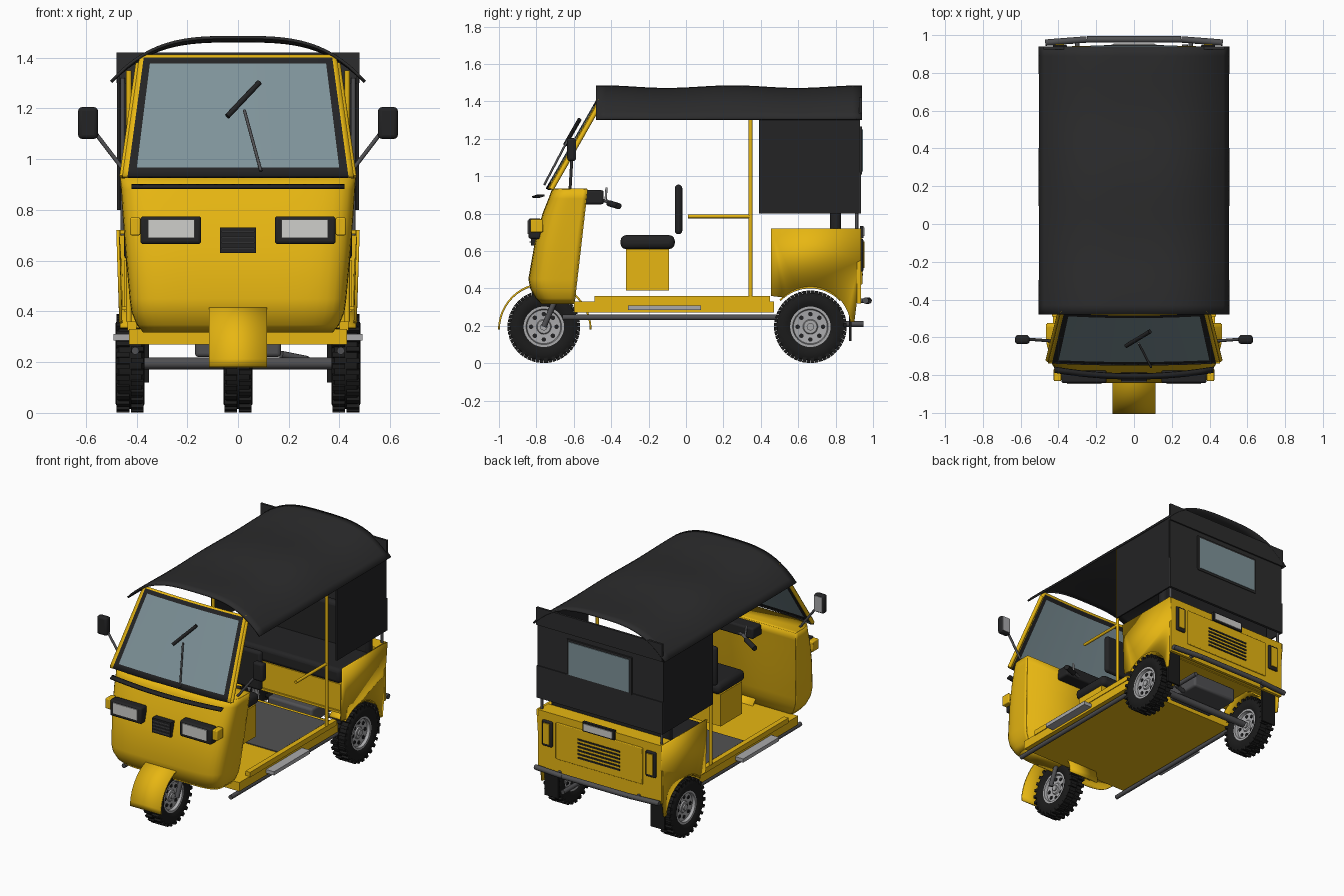
import bpy, bmesh
from math import sin, cos, pi, radians
from mathutils import Vector, Matrix

default_cube = bpy.data.objects.get("Cube")
if default_cube:
    bpy.data.objects.remove(default_cube)


def material(name, red, green, blue):
    mat = bpy.data.materials.new(name)
    mat.use_nodes = True
    colour = (red, green, blue, 1)
    mat.diffuse_color = colour
    mat.node_tree.nodes["Principled BSDF"].inputs["Base Color"].default_value = colour
    return mat


yellow = material("yellow paint", .8, .47, .006)
canvas = material("black canvas", .025, .025, .026)
plastic = material("black plastic", .017, .017, .018)
rubber = material("tyre rubber", .011, .011, .011)
glass = material("blue grey glass", .21, .29, .32)
steel = material("dark steel", .08, .08, .085)
alloy = material("light alloy", .4, .4, .41)
matting = material("floor grey", .085, .085, .085)
lamp = material("lamp white", .62, .62, .6)


def finish(bm, name, mats, thickness=0, angle=35):
    """Turn a bmesh into a shaded object, optionally given a thickness."""
    if not isinstance(mats, tuple):
        mats = (mats,)
    bmesh.ops.recalc_face_normals(bm, faces=bm.faces)
    mesh = bpy.data.meshes.new(name)
    bm.to_mesh(mesh)
    bm.free()
    for mat in mats:
        mesh.materials.append(mat)
    mesh.shade_smooth()
    mesh.set_sharp_from_angle(angle=radians(angle))
    obj = bpy.data.objects.new(name, mesh)
    bpy.context.collection.objects.link(obj)
    if thickness:
        mod = obj.modifiers.new("Thickness", 'SOLIDIFY')
        mod.thickness = thickness
        mod.offset = 0
    return obj


def box(name, mat, x, y, z, bevel=0):
    """Box from (low, high) ranges on each axis."""
    bm = bmesh.new()
    spans = (x, y, z)
    centre = Vector([(low + high) / 2 for low, high in spans])
    size = [high - low for low, high in spans]
    bmesh.ops.create_cube(bm, size=1, matrix=Matrix.Translation(centre) @ Matrix.Diagonal((*size, 1)))
    obj = finish(bm, name, mat)
    if bevel:
        mod = obj.modifiers.new("Bevel", 'BEVEL')
        mod.width, mod.segments = bevel, 3


def side_boxes(name, mat, x, y, z, bevel=0):
    box("left_" + name, mat, x, y, z, bevel)
    box("right_" + name, mat, (-x[1], -x[0]), y, z, bevel)


def tube(name, mat, radius, *points):
    bm = bmesh.new()
    for a, b in zip(points, points[1:]):
        a, b = Vector(a), Vector(b)
        turn = (b - a).to_track_quat('Z', 'Y').to_matrix().to_4x4()
        bmesh.ops.create_cone(bm, cap_ends=True, segments=12, radius1=radius, radius2=radius,
                              depth=(b - a).length, matrix=Matrix.Translation((a + b) / 2) @ turn)
    finish(bm, name, mat)


def side_tubes(name, mat, radius, *points):
    for label, s in (("left_", 1), ("right_", -1)):
        tube(label + name, mat, radius, *[(s * x, y, z) for x, y, z in points])


def sheet(name, mats, columns, rows, place, thickness, choose=None):
    """Grid surface; place maps (u, v) to a point, choose gives a material slot."""
    bm = bmesh.new()
    grid = [[bm.verts.new(place(u, v)) for u in columns] for v in rows]
    for j in range(len(rows) - 1):
        for i in range(len(columns) - 1):
            face = bm.faces.new((grid[j][i], grid[j][i + 1], grid[j + 1][i + 1], grid[j + 1][i]))
            if choose:
                face.material_index = choose((columns[i] + columns[i + 1]) / 2, (rows[j] + rows[j + 1]) / 2)
    finish(bm, name, mats, thickness)


def steps(low, high, count):
    return [low + (high - low) * i / count for i in range(count + 1)]


# Wheels: lathed tyre, tread lugs, drilled rim
AXLE = .195


def lathe(name, mat, profile, x, y):
    bm = bmesh.new()
    loop = [bm.verts.new((x + offset, y, AXLE + r)) for offset, r in profile]
    edges = [bm.edges.new(pair) for pair in zip(loop, loop[1:])]
    bmesh.ops.spin(bm, geom=loop + edges, cent=(x, y, AXLE), axis=(1, 0, 0), angle=2 * pi, steps=40)
    bmesh.ops.remove_doubles(bm, verts=bm.verts, dist=.0005)
    finish(bm, name, mat)


def wheel(label, x, y):
    half = [(-.04, .1), (-.055, .125), (-.057, .16), (-.045, .18)]
    lathe(label + "_tyre", rubber, half + [(-a, r) for a, r in reversed(half)], x, y)
    rim = [(-.03, 0), (-.03, .035), (-.022, .04), (-.026, .09), (-.045, .095), (-.045, .113)]
    lathe(label + "_rim", alloy, rim + [(-a, r) for a, r in reversed(rim)], x, y)
    lugs, holes = bmesh.new(), bmesh.new()
    hub = Matrix.Translation((x, y, AXLE))
    for i in range(26):
        for s in (-1, 1):
            turn = Matrix.Rotation((i + s / 4) * 2 * pi / 26, 4, 'X')
            bmesh.ops.create_cube(lugs, size=1, matrix=hub @ turn @ Matrix.Translation((s * .028, 0, .177))
                                  @ Matrix.Diagonal((.05, .02, .034, 1)))
    for i in range(8):
        turn = Matrix.Rotation(i * pi / 4, 4, 'X')
        bmesh.ops.create_cone(holes, cap_ends=True, segments=12, radius1=.012, radius2=.012, depth=.058,
                              matrix=hub @ turn @ Matrix.Translation((0, 0, .068)) @ Matrix.Rotation(pi / 2, 4, 'Y'))
    finish(lugs, label + "_tread", rubber)
    finish(holes, label + "_rim_holes", plastic)
    tube(label + "_hub_cap", alloy, .02, (x - .04, y, AXLE), (x + .04, y, AXLE))


wheel("front", 0, -.76)
wheel("rear_left", .425, .665)
wheel("rear_right", -.425, .665)


# Curved mudguards
def mudguard(name, x0, x1, y, radius, sweep):
    sheet(name, yellow, [x0, x1], steps(-sweep, sweep, 24),
          lambda x, t: (x, y + radius * sin(t), .18 + radius * cos(t)), .01)


mudguard("front_mudguard", -.115, .115, -.755, .245, pi / 2)
mudguard("left_rear_mudguard", .34, .465, .665, .225, .8)
mudguard("right_rear_mudguard", -.465, -.34, .665, .225, .8)
side_tubes("front_fork", steel, .015, (.07, -.76, AXLE), (.07, -.69, .36))

# Floor, sills, steps and chassis pipes
box("floor", yellow, (-.43, .43), (-.6, .47), (.27, .33))
box("floor_mat", matting, (-.37, .37), (-.1, .44), (.328, .336))
side_boxes("sill", yellow, (.4, .435), (-.49, .45), (.325, .36))
side_boxes("step_plate", alloy, (.43, .49), (-.31, .08), (.285, .31))
side_tubes("chassis_pipe", steel, .015, (.405, -.66, .245), (.405, .49, .245))
tube("rear_axle", steel, .023, (-.37, .665, AXLE), (.37, .665, AXLE))
box("engine", steel, (-.17, .17), (.56, .82), (.22, .32), .015)
tube("exhaust", steel, .015, (.17, .7, .23), (.27, .75, .21), (.27, .95, .21))

# Front cowl: rounded sections stacked by height, closed at back, base and top
sections = [(.32, .37, -.77), (.35, .395, -.8), (.4, .415, -.828), (.45, .422, -.838), (.65, .44, -.803),
            (.8, .451, -.762), (.88, .456, -.73), (.93, .46, -.712)]
cowl_rows = list(range(len(sections)))


def cowl_point(t, row):
    z, width, front = sections[row]
    back = -.6 + .07 * (z - .32) / .61
    side = 1 if t > 0 else -1
    return (side * width * abs(sin(t)) ** .32, back + (front - back) * max(cos(t), 0) ** .32, z)


def ease(a):
    a = abs(a)
    return a ** 2.6 / (a ** 2.6 + (1 - a) ** 2.6)


angles = [pi / 2 * (1 if a > 0 else -1) * ease(a) for a in steps(-1, 1, 40)]
sheet("front_cowl", yellow, angles, cowl_rows, cowl_point, .01)
sheet("cowl_back", yellow, [-pi / 2, pi / 2], cowl_rows, cowl_point, .01)
for name, row in (("cowl_base", 0), ("cowl_top", cowl_rows[-1])):
    lid = bmesh.new()
    lid.faces.new([lid.verts.new(cowl_point(t, row)) for t in angles])
    finish(lid, name, yellow, .008)


# Windscreen with painted surround and rubber gasket
def screen_point(u, v, lift=0):
    return (u * (.455 - .068 * v), -.742 + .272 * v + .012 * u * u - lift, .93 + .478 * v)


def screen_part(u, v):
    if abs(u) > .955 or v > .975:
        return 0
    return 1 if abs(u) > .885 or v < .07 or v > .925 else 2


sheet("windscreen", (yellow, plastic, glass), [-1, -.955, -.885] + steps(-.8, .8, 10) + [.885, .955, 1],
      [0, .07] + steps(.15, .85, 6) + [.925, .975, 1], screen_point, .018, screen_part)
side_tubes("screen_pillar", yellow, .013, screen_point(1, 0, -.01), screen_point(1, .93, -.01))
tube("wiper_arm", steel, .006, screen_point(.2, .05, .03), screen_point(.06, .55, .04))
tube("wiper_blade", plastic, .011, screen_point(-.1, .5, .04), screen_point(.21, .78, .04))
sheet("cowl_visor", plastic, steps(-.42, .42, 12), [0, 1],
      lambda x, v: (x, -.822 + .2 * x * x + .03 * v, .888 + .01 * v), .01)

# Lamps and grille on the cowl
side_boxes("headlamp_frame", plastic, (.145, .385), (-.842, -.775), (.665, .775), .012)
side_boxes("headlamp_lens", lamp, (.172, .355), (-.848, -.835), (.69, .762))
side_boxes("indicator", yellow, (.385, .425), (-.832, -.765), (.7, .77), .006)
box("grille", plastic, (-.07, .07), (-.83, -.77), (.63, .73))
for i in range(4):
    box("grille_slat", steel, (-.065, .065), (-.836, -.82), (.645 + .022 * i, .651 + .022 * i))

# Mirrors
side_boxes("mirror", plastic, (.552, .63), (-.635, -.59), (1.08, 1.205), .015)
side_boxes("mirror_glass", alloy, (.56, .622), (-.592, -.587), (1.09, 1.195))
side_tubes("mirror_arm", steel, .008, (.43, -.62, .93), (.56, -.61, 1.1))

# Dashboard, handlebar and driver's seat
box("dashboard", plastic, (-.2, .2), (-.56, -.44), (.85, .925), .012)
side_tubes("handlebar", steel, .01, (0, -.5, .86), (.13, -.43, .87), (.2, -.4, .85))
side_tubes("handle_grip", plastic, .017, (.17, -.41, .855), (.27, -.36, .84))
side_tubes("brake_lever", alloy, .006, (.15, -.43, .87), (.16, -.425, .94))
box("driver_seat_base", yellow, (-.2, .2), (-.32, -.09), (.39, .61))
box("driver_cushion", plastic, (-.21, .21), (-.35, -.06), (.61, .685), .03)
box("driver_backrest", plastic, (-.21, .21), (-.06, -.02), (.69, .955), .018)

# Passenger seat
box("bench_base", yellow, (-.45, .45), (.47, .78), (.4, .6))
box("bench_cushion", plastic, (-.45, .45), (.46, .8), (.6, .7), .025)
box("bench_backrest", plastic, (-.45, .45), (.77, .83), (.66, .98), .025)

# Grab poles and guard rail
side_tubes("door_pole", yellow, .011, (.43, .345, .36), (.43, .345, 1.35))
tube("guard_rail", yellow, .01, (.43, .345, .785), (.43, .01, .785))

# Rear quarter panels with wheel arch
arch = [(.665 + .215 * sin(t), .195 + .215 * cos(t)) for t in steps(1.45, -.75, 16)]
outline = [(.455, .36), (.455, .72), (.935, .72), (.935, .55), (.92, .38), (.9, .22)] + arch
for label, s in (("left", 1), ("right", -1)):
    bm = bmesh.new()
    bm.faces.new([bm.verts.new((s * (.462 + .012 * (z > .7)), y, z)) for y, z in outline])
    finish(bm, label + "_quarter_panel", yellow, .012)
box("rear_deck", yellow, (-.46, .46), (.46, .92), (.405, .42))
box("parcel_shelf", yellow, (-.465, .465), (.83, .93), (.705, .72))

# Tail panel, lamps, louvres, plate and bumper
box("tail_panel", yellow, (-.468, .468), (.915, .935), (.32, .72))
box("engine_cover", yellow, (-.33, .33), (.93, .943), (.42, .67), .005)
for i in range(6):
    z = .47 + .025 * i
    box("louvre", plastic, (-.16, .16), (.94, .947), (z, z + .011))
side_boxes("tail_lamp_frame", plastic, (.355, .43), (.93, .948), (.49, .665), .007)
side_boxes("tail_lamp", yellow, (.37, .415), (.94, .954), (.51, .65))
box("plate_frame", plastic, (-.12, .12), (.93, .95), (.67, .735))
box("number_plate", lamp, (-.108, .108), (.945, .955), (.68, .725))
tube("rear_bumper", steel, .017, (-.47, .96, .335), (-.25, .977, .335), (.25, .977, .335), (.47, .96, .335))
side_tubes("bumper_bracket", steel, .012, (.3, .91, .335), (.3, .97, .335))
side_boxes("mud_flap", rubber, (.35, .455), (.872, .885), (.12, .4))


# Canvas roof, side curtains and rear screen
def roof_point(x, y):
    crown = 1 - abs(x / .5) ** 3.2
    return (x, y, 1.305 + crown * (.168 + .007 * cos((y + .45) * 9)))


sheet("canvas_roof", canvas, steps(-.5, .5, 32), steps(-.48, .94, 28), roof_point, .012)
side_boxes("curtain", plastic, (.467, .477), (.39, .925), (.8, 1.33))
box("rear_screen", canvas, (-.475, .475), (.918, .93), (.8, 1.3))
box("rear_screen_top", canvas, (-.478, .478), (.925, .94), (1.3, 1.42))
box("rear_screen_hem", canvas, (-.477, .477), (.925, .936), (.8, 1.02))
box("window_surround", canvas, (-.245, .245), (.925, .941), (1.01, 1.265))
box("rear_window", glass, (-.23, .23), (.938, .945), (1.025, 1.25))
side_tubes("rear_post", steel, .009, (.455, .912, .7), (.455, .912, 1.32))
